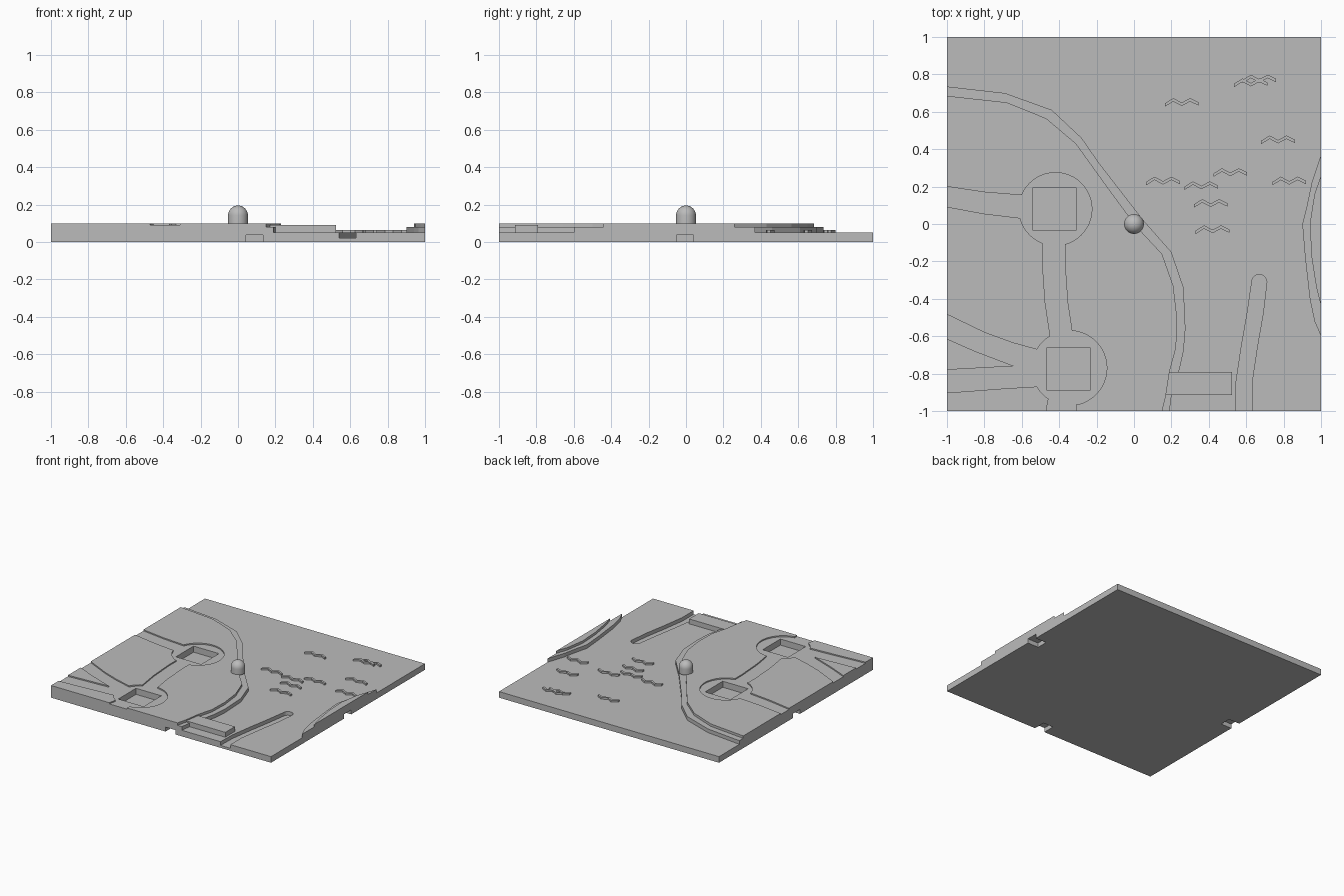
import bpy, bmesh, math

cube = bpy.data.objects.get("Cube")
if cube:
    bpy.data.objects.remove(cube, do_unlink=True)

stone = bpy.data.materials.new("plain grey")
stone.use_nodes = True
GREY = (0.5, 0.5, 0.5, 1)
stone.diffuse_color = GREY
stone.node_tree.nodes["Principled BSDF"].inputs["Base Color"].default_value = GREY


def finish(name, bm):
    bmesh.ops.recalc_face_normals(bm, faces=bm.faces)
    mesh = bpy.data.meshes.new(name)
    bm.to_mesh(mesh)
    bm.free()
    obj = bpy.data.objects.new(name, mesh)
    mesh.materials.append(stone)
    bpy.context.collection.objects.link(obj)
    return obj


def prism(name, outline, z0, z1):
    """Outline in plan, extruded from z0 up to z1."""
    bm = bmesh.new()
    face = bm.faces.new([bm.verts.new((x, y, z0)) for x, y in outline])
    top = bmesh.ops.extrude_face_region(bm, geom=[face])["geom"]
    bmesh.ops.translate(bm, vec=(0, 0, z1 - z0),
                        verts=[v for v in top if isinstance(v, bmesh.types.BMVert)])
    return finish(name, bm)


def block(name, x0, x1, y0, y1, z0, z1):
    return prism(name, [(x0, y0), (x1, y0), (x1, y1), (x0, y1)], z0, z1)


def arc(cx, cy, r, start, end, n):
    return [(cx + r * math.cos(start + (end - start) * i / n),
             cy + r * math.sin(start + (end - start) * i / n)) for i in range(n + 1)]


def combine(target, other, operation):
    """Apply a boolean to the target and discard the other solid."""
    mod = target.modifiers.new("join", "BOOLEAN")
    mod.operation, mod.solver, mod.object = operation, "EXACT", other
    bpy.context.view_layer.objects.active = target
    bpy.ops.object.modifier_apply(modifier=mod.name)
    bpy.data.objects.remove(other, do_unlink=True)


# Water slab
board = block("terrain_board", -1, 1, -1, 1, 0, 0.05)

# River groove with a rounded head
left_bank = [(0.54, -1.05), (0.545, -0.85), (0.575, -0.65), (0.605, -0.48), (0.63, -0.31)]
right_bank = [(0.71, -0.31), (0.69, -0.48), (0.66, -0.65), (0.63, -0.85), (0.63, -1.05)]
head = arc(0.67, -0.31, 0.04, math.pi, 0, 10)[1:-1]
combine(board, prism("groove", left_bank + head + right_bank, 0.02, 0.2), "DIFFERENCE")

# Land in two terraces
shore = [(-1, 0.735), (-0.69, 0.70), (-0.44, 0.61), (-0.28, 0.46), (-0.19, 0.33),
         (0.05, 0.02), (0.2, -0.15), (0.265, -0.34), (0.275, -0.56), (0.265, -0.68),
         (0.24, -0.79), (0.2, -0.92), (0.19, -1), (-1, -1)]
bank = [(-1, 0.685), (-0.68, 0.65), (-0.47, 0.565), (-0.31, 0.43), (-0.13, 0.18),
        (0.01, -0.01), (0.15, -0.16), (0.21, -0.33), (0.23, -0.5), (0.225, -0.66),
        (0.19, -0.79), (0.17, -0.92), (0.15, -1), (-1, -1)]
upper = prism("upper_land", bank, 0.06, 0.10)

# Sunken clearings and the paths between them
cutters = [prism("clearing", arc(cx, cy, r, 0, 2 * math.pi, 48)[:-1], 0.09, 0.2)
           for cx, cy, r in ((-0.42, 0.08, 0.195), (-0.345, -0.77, 0.2))]
paths = [
    [(-1.1, 0.215), (-0.8, 0.17), (-0.55, 0.15), (-0.55, 0.025), (-0.8, 0.055), (-1.1, 0.11)],
    [(-0.49, 0), (-0.37, 0), (-0.37, -0.2), (-0.355, -0.42), (-0.32, -0.65),
     (-0.44, -0.65), (-0.475, -0.42), (-0.49, -0.2)],
    [(-1.1, -0.435), (-0.8, -0.58), (-0.65, -0.635), (-0.45, -0.69), (-0.45, -0.865),
     (-0.7, -0.88), (-1.1, -0.91), (-1.1, -0.785), (-0.64, -0.76), (-0.85, -0.68), (-1.1, -0.57)],
    [(-0.45, -0.9), (-0.33, -0.9), (-0.31, -0.97), (-0.31, -1.1), (-0.49, -1.1), (-0.46, -0.95)],
]
cutters += [prism("path", p, 0.09, 0.2) for p in paths]
for cutter in cutters:
    combine(upper, cutter, "DIFFERENCE")

combine(board, prism("lower_land", shore, 0.04, 0.08), "UNION")
combine(board, upper, "UNION")

# Two-step bluff on the far bank
combine(board, prism("bluff_foot", [(1, 0.37), (0.95, 0.22), (0.925, 0.1), (0.9, 0),
        (0.915, -0.18), (0.94, -0.4), (0.965, -0.52), (1, -0.6)], 0.04, 0.08), "UNION")
combine(board, prism("bluff_top", [(1, 0.26), (0.965, 0.16), (0.94, 0),
        (0.95, -0.18), (0.975, -0.34), (1, -0.44)], 0.06, 0.10), "UNION")

# Jetty
combine(board, block("jetty", 0.165, 0.525, -0.915, -0.79, 0.04, 0.09), "UNION")

# Square sockets in the clearings
for x, y in ((-0.425, 0.08), (-0.35, -0.775)):
    combine(board, block("socket", x - 0.115, x + 0.115, y - 0.115, y + 0.115, 0.04, 0.2),
            "DIFFERENCE")


# Connector notches under three edges
def notch(x, y, turn):
    obj = prism("notch", [(-0.046, -0.05), (0.046, -0.05), (0.046, 0.1), (-0.046, 0.1)],
                -0.05, 0.036)
    c, s = math.cos(turn), math.sin(turn)
    for v in obj.data.vertices:
        px, py, pz = v.co
        v.co = (x + c * px - s * py, y + s * px + c * py, pz)
    combine(board, obj, "DIFFERENCE")


notch(0.088, -1, 0)
notch(1, -0.005, math.pi / 2)
notch(-1, -0.005, -math.pi / 2)

# Water ripples
zigzag = [(-0.09, -0.018), (-0.045, 0.01), (0, -0.014), (0.045, 0.01), (0.09, -0.012)]
ripple = zigzag + [(x, y + 0.018) for x, y in reversed(zigzag)]
spots = [(0.255, 0.645), (0.625, 0.75), (0.67, 0.77), (0.77, 0.445), (0.155, 0.225), (0.36, 0.2),
         (0.515, 0.27), (0.41, 0.105), (0.42, -0.035), (0.83, 0.225)]
for i, (x, y) in enumerate(spots):
    prism(f"ripple_{i + 1}", [(x + px, y + py) for px, py in ripple], 0.045, 0.064 + 0.0005 * (i == 2))

# Domed bushes
for name, x, y, r, top in (("large_bush", -0.83, -0.24, 0.053, 0.195),
                           ("small_bush", -0.745, -0.28, 0.045, 0.185)):
    bm = bmesh.new()
    bmesh.ops.create_uvsphere(bm, u_segments=32, v_segments=16, radius=r)
    for v in bm.verts:
        v.co.z += top - r
        if v.co.z < top - r - 0.001:
            v.co.z = 0.095
            flat = math.hypot(v.co.x, v.co.y)
            if flat > 0.001:
                v.co.x, v.co.y = v.co.x * r / flat, v.co.y * r / flat
    bmesh.ops.remove_doubles(bm, verts=bm.verts, dist=0.0005)
    bush = finish(name, bm)
    bpy.ops.object.select_all(action="DESELECT")
    bush.select_set(True)
    bpy.context.view_layer.objects.active = bush
    bpy.ops.object.shade_smooth_by_angle(angle=math.radians(40))
